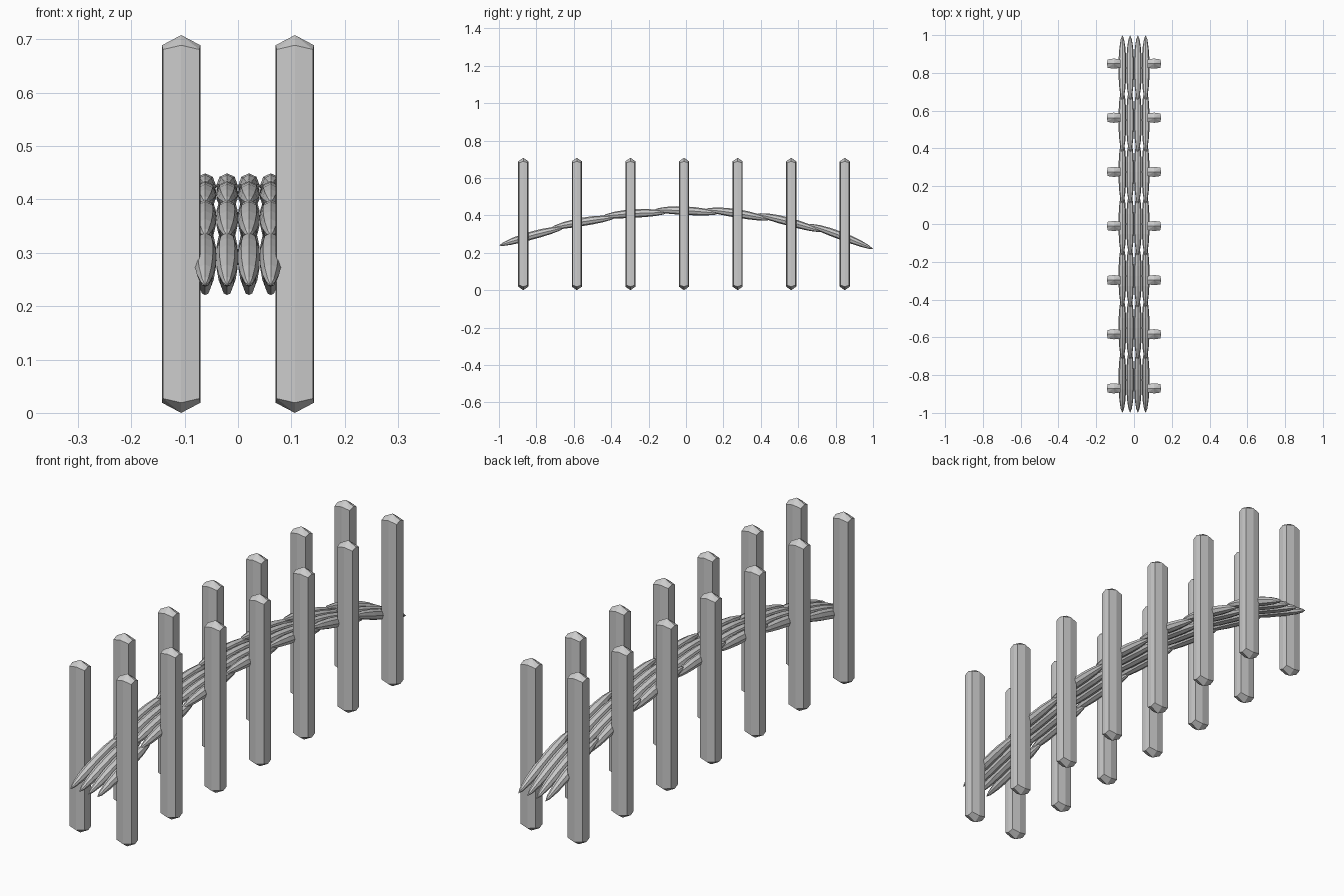
import bpy, bmesh
from math import sin, cos, pi

if "Cube" in bpy.data.objects:
    bpy.data.objects.remove(bpy.data.objects["Cube"])


def lofted(name, rings, tip_a, tip_b):
    """Skin a list of equal rings and close each end with a fan to a tip."""
    bm = bmesh.new()
    loops = [[bm.verts.new(p) for p in ring] for ring in rings]
    n = len(loops[0])
    for a, b in zip(loops, loops[1:]):
        for i in range(n):
            j = (i + 1) % n
            bm.faces.new((a[i], a[j], b[j], b[i]))
    for loop, tip in ((loops[0], tip_a), (loops[-1], tip_b)):
        v = bm.verts.new(tip)
        for i in range(n):
            bm.faces.new((loop[i], loop[(i + 1) % n], v))
    bmesh.ops.recalc_face_normals(bm, faces=bm.faces)
    mesh = bpy.data.meshes.new(name)
    bm.to_mesh(mesh)
    bm.free()
    obj = bpy.data.objects.new(name, mesh)
    bpy.context.collection.objects.link(obj)
    return obj


# Upright posts: softly bulged boxes with low pyramid ends, seven per side
HX, HY, TOP = 0.036, 0.027, 0.708
section = [(1, 0), (.95, .82), (0, 1), (-.95, .82),
           (-1, 0), (-.95, -.82), (0, -1), (.95, -.82)]


def post_ring(x, y, z_corner, z_mid):
    return [(x + HX * u, y + HY * v, z_corner if i % 2 else z_mid)
            for i, (u, v) in enumerate(section)]


for i in range(7):
    y = -0.87 + 0.2865 * i
    for side, label in ((-1, "left"), (1, "right")):
        x = side * 0.1065
        lofted(f"{label}_post_{i + 1}",
               [post_ring(x, y, 0.027, 0.019),
                post_ring(x, y, TOP - 0.027, TOP - 0.019)],
               (x, y, 0), (x, y, TOP))


# Arched rail: four rows of overlapping pointed logs, front ends riding on top
HALF, RADIUS = 0.175, 0.0205
profile = [(-.88, .42), (-.62, .78), (-.3, .97), (0, 1),
           (.3, .97), (.62, .78), (.88, .42)]


def arch(y, yc):
    return 0.425 - 0.195 * y * y - 0.05 * (y - yc)


for row in range(4):
    x = (row - 1.5) * 0.041
    for k in range(7):
        yc = (k - 3) * 0.275
        rings = []
        for t, r in profile:
            y = yc + t * HALF
            z = arch(y, yc)
            rings.append([(x + RADIUS * r * cos(a * pi / 4), y,
                           z + 1.1 * RADIUS * r * sin(a * pi / 4))
                          for a in range(8)])
        ya, yb = yc - HALF, yc + HALF
        lofted(f"rail_log_{row + 1}_{k + 1}", rings,
               (x, ya, arch(ya, yc)), (x, yb, arch(yb, yc)))
